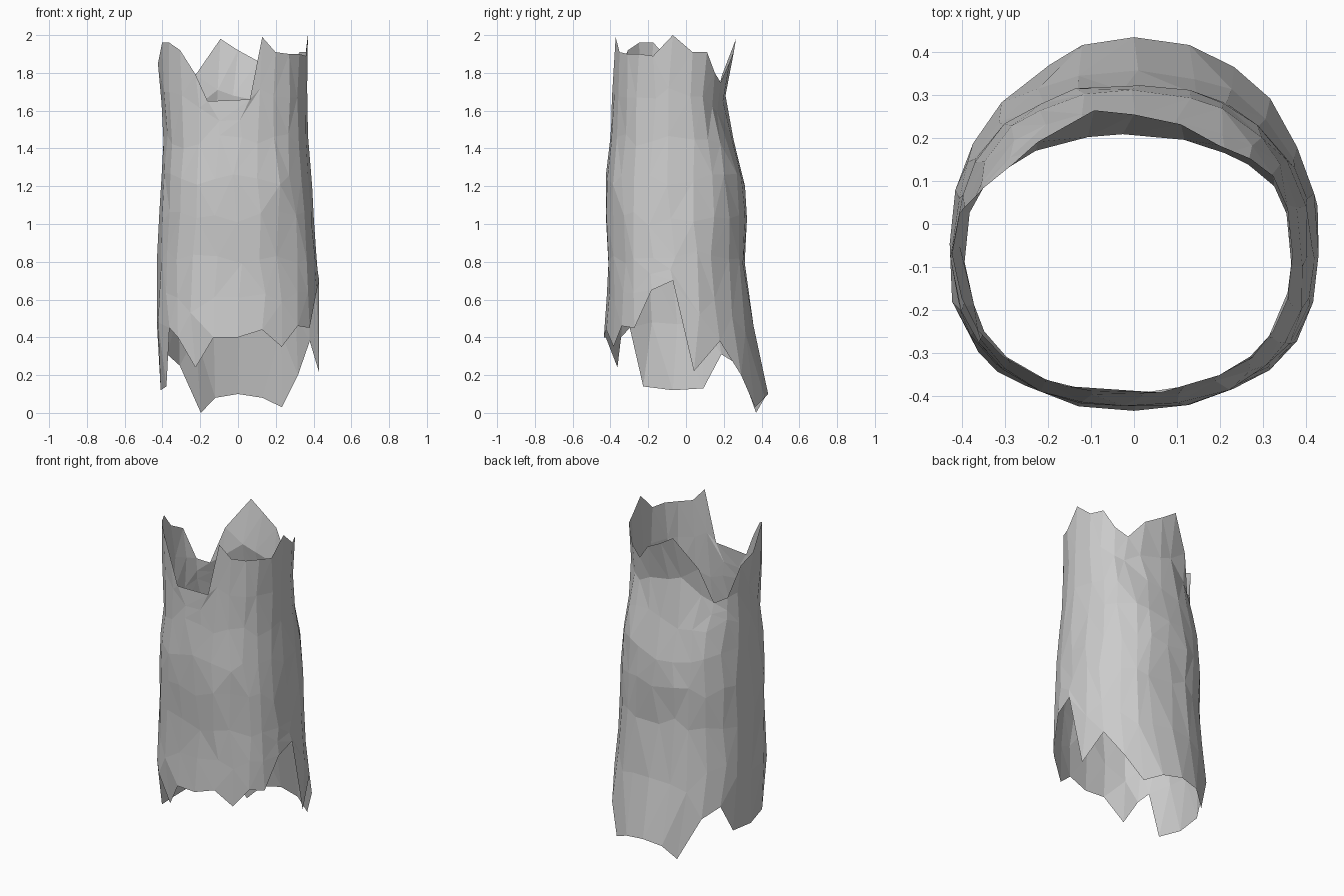
import bpy, bmesh, random
from math import sin, cos, radians

if "Cube" in bpy.data.objects:
    bpy.data.objects.remove(bpy.data.objects["Cube"])

random.seed(7)

# side profiles as (z, distance) pairs
BACK = [(0, .415), (.1, .435), (.3, .39), (.67, .31), (1.1, .33), (1.35, .295),
        (1.57, .20), (1.75, .215), (1.9, .25), (2, .275)]
FRONT = [(0, .40), (.25, .40), (.4, .435), (.7, .41), (1.15, .435), (1.5, .40), (2, .385)]
LEFT = [(0, .40), (.13, .41), (.4, .435), (.7, .43), (1, .42), (1.5, .39), (1.86, .425), (2, .41)]
RIGHT = [(0, .435), (.7, .43), (1.2, .395), (1.5, .37), (2, .37)]

# torn rim heights, every 15 degrees counter-clockwise from +x
TOP = [2.0, 1.91, 1.91, 1.80, 1.75, 1.86, 1.92, 1.98, 1.79, 1.57, 1.60, 1.80,
       1.85, 1.96, 1.96, 1.92, 1.79, 1.65, 1.66, 1.99, 1.91, 1.90, 1.90, 1.89]
BOTTOM = [.70, .22, .38, .20, .03, .08, .10, .08, 0, .25, .31, .13,
          .12, .14, .45, .40, .24, .40, .40, .44, .35, .46, .45, .65]
# sideways shift of some rim points, in degrees
TOP_SHIFT = {7: -4, 17: -6, 18: 8, 19: 3}
BOTTOM_SHIFT = {1: -5, 8: -3, 13: 9, 14: 5}
LEVELS = [.82, 1.03, 1.24, 1.44]
COLS = len(TOP)
YC = -.07   # widest point of the section


def lookup(table, z):
    z = min(max(z, 0), 2)
    for (z0, v0), (z1, v1) in zip(table, table[1:]):
        if z <= z1:
            return v0 + (v1 - v0) * (z - z0) / (z1 - z0)


def surface(deg, z):
    """Point on the bent, slightly squared tube wall."""
    c, s = cos(radians(deg)), sin(radians(deg))
    rx = lookup(RIGHT if c > 0 else LEFT, z)
    ry = lookup(BACK, z) - YC if s > 0 else lookup(FRONT, z) + YC
    x = rx * abs(c) ** .9 * (1 if c > 0 else -1)
    y = ry * abs(s) ** .83 * (1 if s > 0 else -1)
    return x, YC + y, z


# broken tube: open faceted wall with ragged ends
bm = bmesh.new()
columns = []
for i in range(COLS):
    low, high = BOTTOM[i], TOP[i]
    heights = [low, (low + LEVELS[0]) / 2, *LEVELS, (LEVELS[-1] + high) / 2, high]
    col = []
    for r, z in enumerate(heights):
        deg, k = i * 15, 1
        if r == 0:
            deg += BOTTOM_SHIFT.get(i, 0)
        elif r == len(heights) - 1:
            deg += TOP_SHIFT.get(i, 0)
        else:
            deg += random.uniform(-3, 3)
            k = random.uniform(.985, 1.008)
            if 2 <= r <= 5:
                z += random.uniform(-.04, .04)
        x, y, z = surface(deg, z)
        col.append(bm.verts.new((x * k, YC + (y - YC) * k, z)))
    columns.append(col)

for i in range(COLS):
    left, right = columns[i], columns[(i + 1) % COLS]
    for r in range(len(left) - 1):
        a, b, c, d = left[r], right[r], right[r + 1], left[r + 1]
        # split each cell along its shorter diagonal
        if (a.co - c.co).length < (b.co - d.co).length:
            bm.faces.new((a, b, c))
            bm.faces.new((a, c, d))
        else:
            bm.faces.new((a, b, d))
            bm.faces.new((b, c, d))

mesh = bpy.data.meshes.new("broken_tube")
bm.to_mesh(mesh)
bm.free()
obj = bpy.data.objects.new("broken_tube", mesh)
bpy.context.collection.objects.link(obj)
